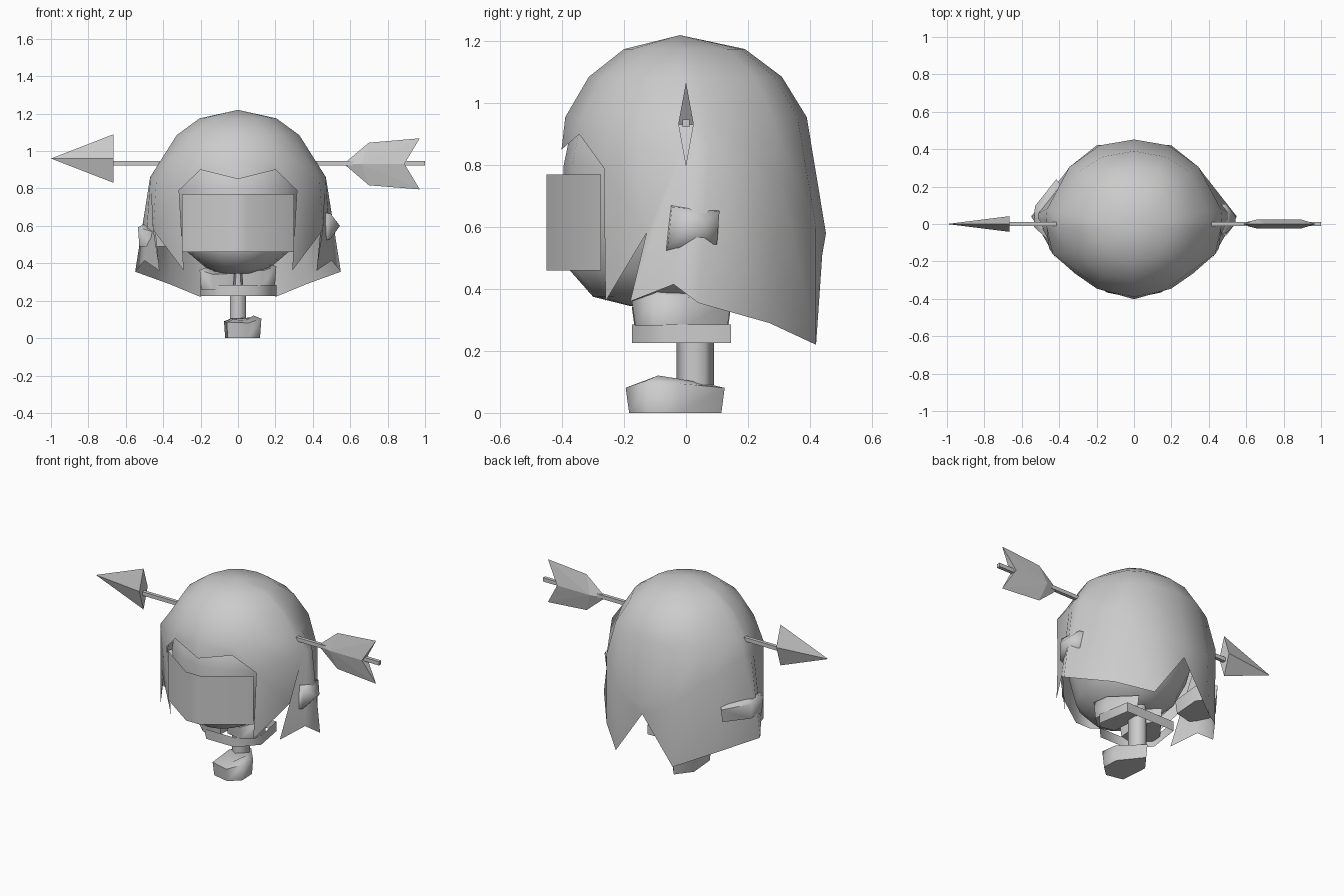
import bpy, bmesh, math

if "Cube" in bpy.data.objects:
    bpy.data.objects.remove(bpy.data.objects["Cube"])


def finish(name, bm, angle=None):
    bmesh.ops.recalc_face_normals(bm, faces=bm.faces)
    me = bpy.data.meshes.new(name)
    bm.to_mesh(me)
    bm.free()
    ob = bpy.data.objects.new(name, me)
    bpy.context.collection.objects.link(ob)
    if angle:
        bpy.ops.object.select_all(action='DESELECT')
        ob.select_set(True)
        bpy.context.view_layer.objects.active = ob
        bpy.ops.object.shade_smooth_by_angle(angle=math.radians(angle))
    return ob


def loft(name, rings, angle=None, caps=True):
    bm = bmesh.new()
    loops = [[bm.verts.new(p) for p in r] for r in rings]
    n = len(loops[0])
    for a, b in zip(loops, loops[1:]):
        for i in range(n):
            bm.faces.new((a[i], a[(i + 1) % n], b[(i + 1) % n], b[i]))
    if caps:
        bm.faces.new(loops[0])
        bm.faces.new(loops[-1])
    return finish(name, bm, angle)


def oval(z, rx, front, back, n):
    cy, ry = (front + back) / 2, (back - front) / 2
    return [(rx * math.sin(2 * math.pi * i / n), cy - ry * math.cos(2 * math.pi * i / n), z)
            for i in range(n)]


def hull(name, groups, angle=None):
    bm = bmesh.new()
    for pts in groups:
        vs = [bm.verts.new(p) for p in pts]
        bmesh.ops.convex_hull(bm, input=vs)
    return finish(name, bm, angle)


def box_pts(x0, x1, y, z0, z1):
    return [(x, s * y, z) for x in (x0, x1) for s in (-1, 1) for z in (z0, z1)]


# Hair shell: rim and mid points from front centre to back centre, then the jagged lower edge
rim = [(0, -.39), (.19, -.335), (.30, -.255), (.37, -.15), (.41, -.02), (.41, .01),
       (.40, .07), (.30, .28), (.165, .36), (0, .39)]
mid = [(0, -.402, .85), (.2, -.345, .90), (.315, -.265, .79), (.435, -.16, .86), (.468, -.01, .86),
       (.47, .02, .86), (.465, .08, .86), (.345, .305, .75), (.185, .42, .6), (0, .452, .58)]
low = [(.29, -.26, .36), (.455, -.128, .58), (.42, -.18, .36), (.5, -.04, .415),
       (.55, .04, .355), (.37, .27, .29), (.2, .42, .22), (0, .44, .51)]
bm = bmesh.new()
rows = [[bm.verts.new((x * s, -.01 + (y + .01) * s, z)) for x, y in rim]
        for z, s in ((1.175, .5), (1.085, .8), (.955, 1))]
rows.append([bm.verts.new(p) for p in mid])
top = bm.verts.new((0, -.02, 1.22))
for i in range(len(rim) - 1):
    bm.faces.new((top, rows[0][i], rows[0][i + 1]))
    for a, b in zip(rows, rows[1:]):
        bm.faces.new((a[i], b[i], b[i + 1], a[i + 1]))
edge = [bm.verts.new(p) for p in low]
for i in range(len(low) - 1):
    m = rows[-1][2:]
    bm.faces.new((m[i], edge[i], edge[i + 1], m[i + 1]))
geom = bm.verts[:] + bm.edges[:] + bm.faces[:]
bmesh.ops.mirror(bm, geom=geom, axis='X', merge_dist=.001)
finish("hair", bm, 70)

# Head under the hair
loft("head", [oval(z, rx, f, b, 16) for z, rx, f, b in (
    (.345, .09, -.18, .05), (.375, .17, -.30, .14), (.46, .27, -.375, .24), (.6, .33, -.395, .31),
    (.8, .375, -.395, .35), (.92, .35, -.37, .33), (1.05, .25, -.26, .26), (1.13, .1, -.1, .1))], 60)

# Face panel: a thin folded sheet
bm = bmesh.new()
cols = [[bm.verts.new((x, y, z)) for z in (.46, .77)]
        for x, y in ((-.3, -.275), (-.05, -.45), (.05, -.45), (.3, -.275))]
for a, b in zip(cols, cols[1:]):
    bm.faces.new((a[0], b[0], b[1], a[1]))
finish("face_panel", bm, 60)

# Arrow through the head
hull("arrow_shaft", [box_pts(-.67, 1, .011, .923, .947)])
hull("arrow_head", [[(-1, 0, .96), (-.665, 0, 1.09), (-.665, 0, .83),
                     (-.665, -.042, .96), (-.665, .042, .96)]])
spine = [(.565, 0, .932), (.66, -.025, .932), (.66, .025, .932), (.89, -.025, .932), (.89, .025, .932)]
hull("arrow_feathers", [spine + [(.7, 0, 1.045), (.972, 0, 1.068)],
                        spine + [(.7, 0, .817), (.972, 0, .795)]])

# Post and open collar band
loft("post", [oval(z, .05, -.03, .09, 6) for z in (.09, .42)], 70)
ring = [(-.17, .145), (.17, .145), (.205, -.06), (.1, -.175), (-.1, -.175), (-.2, -.06)]
loft("collar", [[(x, y, z) for x, y in ring] for z in (.225, .285)], 70, caps=False)

# Identical skewed wedge blocks, mirrored on the left
plan = [(-.06, -.17, .095), (.055, -.195, .09), (.125, -.13, .115), (.12, -.02, .105),
        (.005, .125, .09), (-.075, .02, .1)]


def wedge(name, loc, side=1):
    def section(s, h):
        return [(loc[0] + side * (.02 + (x - .02) * s), loc[1] - .03 + (y + .03) * s,
                 loc[2] + z * h) for x, y, z in plan]
    loft(name, [section(.93, 0), section(1, .9), section(.6, 1.05)], 70)


wedge("foot", (0, 0, 0))
wedge("right_chin_block", (.08, .02, .28))
wedge("left_chin_block", (-.08, .02, .26), -1)
wedge("left_hair_block", (-.41, .115, .49), -1)

# Right hair block, turned outward from the hair
hull("right_hair_block", [[(.44, -.07, .515), (.44, .095, .535), (.44, .108, .655), (.44, -.05, .675),
                           (.495, -.06, .53), (.49, .1, .545), (.49, .108, .65), (.495, -.045, .665),
                           (.545, .04, .6), (.54, 0, .605)]], 70)
